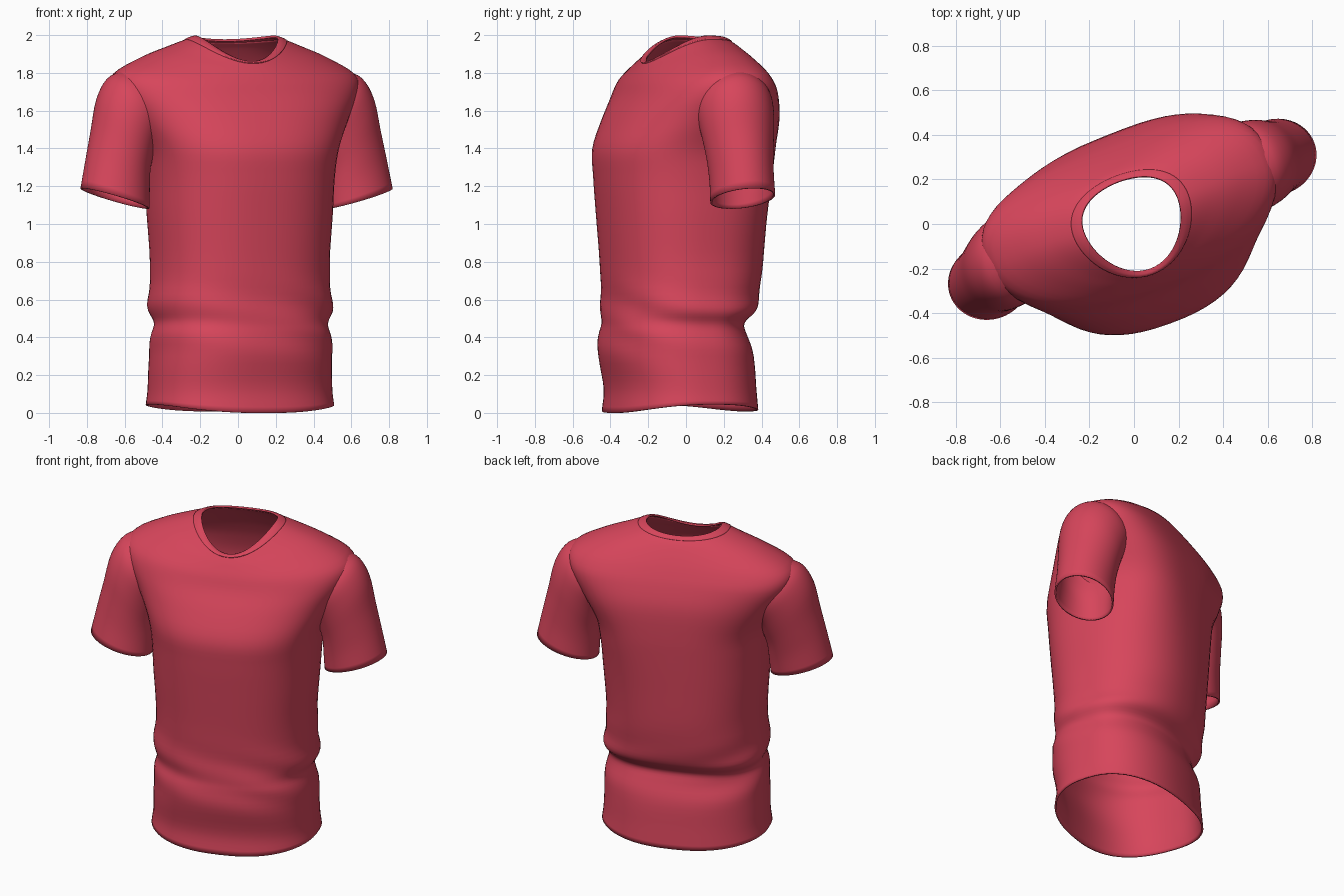
import bpy, bmesh, math
from mathutils import Vector

cube = bpy.data.objects.get("Cube")
if cube:
    bpy.data.objects.remove(cube)

fabric = bpy.data.materials.new("red_fabric")
fabric.use_nodes = True
red = (0.68, 0.06, 0.105, 1)
fabric.diffuse_color = red
bsdf = fabric.node_tree.nodes["Principled BSDF"]
bsdf.inputs["Base Color"].default_value = red
bsdf.inputs["Roughness"].default_value = 0.8

SIDES = 64
TURN = math.radians(20)     # the wearer is twisted to one side


def smooth_rows(rows, steps=4):
    """Spline-interpolate the rows so the loft is smooth along its length."""
    rows = [Vector(r) for r in rows]
    out = []
    for i in range(len(rows) - 1):
        p1, p2 = rows[i], rows[i + 1]
        m1 = (p2 - rows[i - 1]) / 2 if i else p2 - p1
        m2 = (rows[i + 2] - p1) / 2 if i + 2 < len(rows) else p2 - p1
        for k in range(steps):
            t = k / steps
            out.append(p1 * (2*t**3 - 3*t**2 + 1) + m1 * (t**3 - 2*t**2 + t)
                       + p2 * (3*t**2 - 2*t**3) + m2 * (t**3 - t**2))
    return out + [rows[-1]]


def loft(name, rows, point, thickness=0.01):
    """Open tube through the rows; point(row, angle) places each vertex."""
    bm = bmesh.new()
    rings = [[bm.verts.new(point(r, math.tau * j / SIDES)) for j in range(SIDES)]
             for r in rows]
    for low, high in zip(rings, rings[1:]):
        for j in range(SIDES):
            k = (j + 1) % SIDES
            bm.faces.new((low[j], low[k], high[k], high[j]))
    mesh = bpy.data.meshes.new(name)
    bm.to_mesh(mesh)
    bm.free()
    mesh.materials.append(fabric)
    obj = bpy.data.objects.new(name, mesh)
    bpy.context.collection.objects.link(obj)
    obj.rotation_euler.z = TURN
    cloth = obj.modifiers.new("cloth", "SOLIDIFY")
    cloth.thickness = thickness
    cloth.offset = -1
    bpy.ops.object.select_all(action="DESELECT")
    obj.select_set(True)
    bpy.context.view_layer.objects.active = obj
    bpy.ops.object.shade_smooth_by_angle(angle=math.radians(50))
    return obj


def power(value, exponent):
    return math.copysign(abs(value) ** exponent, value)


def torso_point(row, t):
    half_w, front, back, z_side, z_front, z_back, shift = row
    c, s = math.cos(t), math.sin(t)
    # boxy body that turns round toward the neck; the upper back is squarer
    neck = min(1, max(0, (z_side - 1.72) / 0.22))
    upper = math.exp(-((z_side - 1.45) / 0.35) ** 2)
    boxy = 0.84 + 0.16 * neck - (0.14 * upper * (1 - neck) if s > 0 else 0)
    z_mid = z_front if s < 0 else z_back
    z = z_side * c * c + z_mid * s * s
    # gathered folds round the waist, slanting across the body
    waist = math.exp(-((z - 0.5) / 0.17) ** 2)
    sides = 0.5 + 0.5 * abs(c)
    fold = 1 + 0.018 * waist * sides * math.sin(30 * z + 4 * c + 1.5 * s)
    # the left shoulder blade stands out further than the right
    depth = front if s < 0 else back * (1 + 0.1 * upper * c)
    x = half_w * power(c, boxy) * fold
    y = depth * power(s, boxy) * fold + shift * c * c
    return x, y, z


def level(half_w, front, back, z):
    return half_w, front, back, z, z, z, -0.02


# Half width, front depth, back depth, heights at side / front / back, shift
torso_rows = smooth_rows([
    (0.50, 0.415, 0.35, 0.045, 0.0, 0.008, -0.02),
    level(0.49, 0.405, 0.34, 0.13),
    level(0.485, 0.44, 0.325, 0.30),
    level(0.475, 0.44, 0.285, 0.41),
    level(0.47, 0.43, 0.275, 0.475),
    level(0.485, 0.425, 0.335, 0.54),
    level(0.48, 0.425, 0.36, 0.63),
    level(0.47, 0.435, 0.385, 0.80),
    level(0.485, 0.455, 0.40, 1.05),
    level(0.495, 0.47, 0.41, 1.25),
    level(0.52, 0.47, 0.415, 1.40),
    (0.60, 0.405, 0.41, 1.56, 1.55, 1.58, 0.02),
    (0.675, 0.335, 0.375, 1.70, 1.67, 1.71, 0.05),
    (0.665, 0.30, 0.335, 1.795, 1.75, 1.80, 0.06),
    (0.51, 0.265, 0.295, 1.885, 1.81, 1.87, 0.06),
    (0.36, 0.245, 0.25, 1.945, 1.84, 1.935, 0.05),
    (0.26, 0.235, 0.22, 1.982, 1.853, 1.965, 0.04),
])
loft("torso", torso_rows, torso_point)

# Ribbed neckband
collar_rows = smooth_rows([
    (0.275, 0.242, 0.23, 1.98, 1.853, 1.96, 0.04),
    (0.25, 0.232, 0.217, 1.991, 1.861, 1.972, 0.04),
    (0.225, 0.213, 0.203, 1.998, 1.862, 1.978, 0.04),
])
loft("collar", collar_rows, torso_point, 0.012)

# Sleeves: outer edge (x, z), inner edge (x, z), half depth, how far along
sleeve_rows = smooth_rows([
    (0.62, 1.815, 0.44, 1.43, 0.205, 0.0),
    (0.71, 1.775, 0.47, 1.40, 0.205, 0.2),
    (0.775, 1.67, 0.49, 1.33, 0.195, 0.4),
    (0.815, 1.50, 0.505, 1.26, 0.18, 0.6),
    (0.85, 1.35, 0.51, 1.17, 0.17, 0.8),
    (0.885, 1.19, 0.515, 1.08, 0.17, 1.0),
])


def sleeve_point(side, start, end):
    def place(row, t):
        out_x, out_z, in_x, in_z, depth, along = row
        blend = 0.5 + 0.5 * math.cos(t)
        return (side * (in_x + (out_x - in_x) * blend),
                start + (end - start) * along - side * depth * math.sin(t),
                in_z + (out_z - in_z) * blend)
    return place


# The left sleeve hangs a little back, the right one a little forward
loft("left_sleeve", sleeve_rows, sleeve_point(1, 0.065, 0.065))
loft("right_sleeve", sleeve_rows, sleeve_point(-1, 0.05, -0.02))
